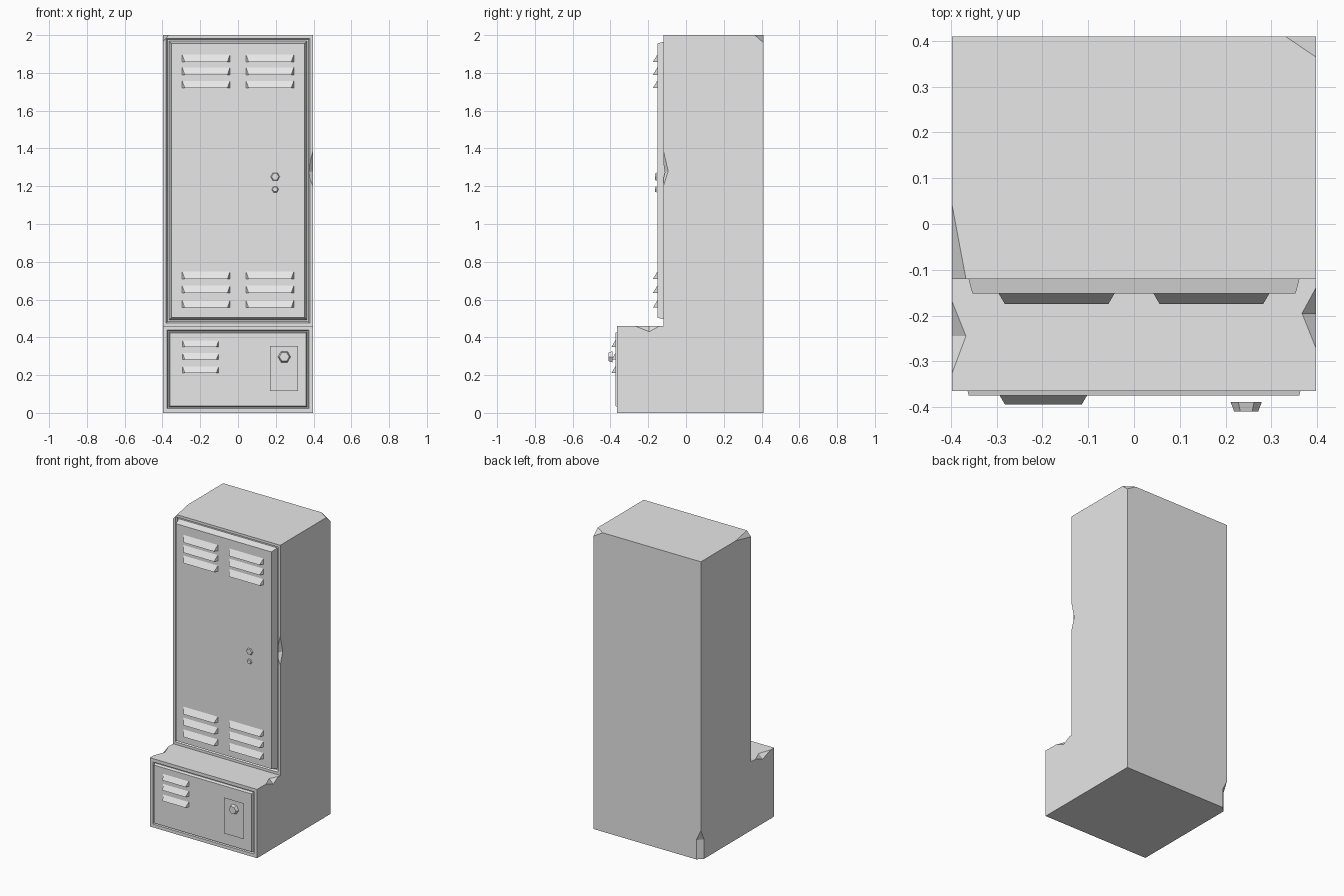
import bpy, bmesh, math
from mathutils import Vector, Matrix

cube = bpy.data.objects.get("Cube")
if cube:
    bpy.data.objects.remove(cube, do_unlink=True)

grey = bpy.data.materials.new("plain_grey")
grey.use_nodes = True
colour = (0.8, 0.8, 0.8, 1)
grey.diffuse_color = colour
grey.node_tree.nodes["Principled BSDF"].inputs["Base Color"].default_value = colour

W, BACK, DOOR_Y, STEP_Y, STEP_Z = 0.397, 0.41, -0.12, -0.365, 0.46


def finish(bm, name):
    bmesh.ops.recalc_face_normals(bm, faces=bm.faces)
    mesh = bpy.data.meshes.new(name)
    bm.to_mesh(mesh)
    bm.free()
    mesh.materials.append(grey)
    obj = bpy.data.objects.new(name, mesh)
    bpy.context.collection.objects.link(obj)
    return obj


def hull(bm, points):
    verts = [bm.verts.new(p) for p in points]
    bmesh.ops.convex_hull(bm, input=verts)


def relief(bm, face, steps):
    """Inset a front face repeatedly, placing each new ring at depth y."""
    for thickness, y in steps:
        bmesh.ops.inset_region(bm, faces=[face], thickness=thickness, use_even_offset=True)
        for v in face.verts:
            v.co.y = y


def plate(name, x0, x1, z0, z1, y, steps):
    bm = bmesh.new()
    face = bm.faces.new([bm.verts.new(p) for p in
                         ((x0, y, z0), (x1, y, z0), (x1, y, z1), (x0, y, z1))])
    relief(bm, face, steps)
    return finish(bm, name)


def knob(name, x, z, y, length, r1, r2, sides=6):
    bm = bmesh.new()
    place = Matrix.Translation((x, y - length / 2, z)) @ Matrix.Rotation(math.pi / 2, 4, 'X')
    bmesh.ops.create_cone(bm, cap_ends=True, segments=sides, radius1=r1, radius2=r2,
                          depth=length, matrix=place @ Matrix.Rotation(math.pi / 2, 4, 'Z'))
    return finish(bm, name)


def louvres(name, x0, x1, y, bottoms):
    bm = bmesh.new()
    for z in bottoms:
        top = z + 0.04
        hull(bm, [(x0, y, z), (x1, y, z), (x0, y, top), (x1, y, top),
                  (x0 + 0.014, y - 0.024, z), (x1 - 0.014, y - 0.024, z)])
    return finish(bm, name)


# Stepped cabinet body with door and drawer panels
bm = bmesh.new()
profile = [(STEP_Y, 0), (BACK, 0), (BACK, 2), (DOOR_Y, 2), (DOOR_Y, STEP_Z), (STEP_Y, STEP_Z)]
side = bm.faces.new([bm.verts.new((-W, y, z)) for y, z in profile])
ext = bmesh.ops.extrude_face_region(bm, geom=[side])
for v in ext["geom"]:
    if isinstance(v, bmesh.types.BMVert):
        v.co.x = W
bmesh.ops.recalc_face_normals(bm, faces=bm.faces)
fronts = sorted((f for f in bm.faces if f.normal.y < -0.9),
                key=lambda f: f.calc_center_median().z)
relief(bm, fronts[0], [(0.022, STEP_Y), (0.005, STEP_Y + 0.01), (0.004, STEP_Y + 0.01),
                       (0.005, STEP_Y - 0.009)])
relief(bm, fronts[1], [(0.017, DOOR_Y), (0.007, DOOR_Y + 0.015), (0.008, DOOR_Y + 0.015),
                       (0.012, DOOR_Y - 0.032)])
body = finish(bm, "cabinet_body")

# Chipped corners and dented edges
bm = bmesh.new()
o = 0.05
hull(bm, [(0.33, BACK, 2), (W, 0.365, 2), (W, BACK, 1.96), (W + o, BACK + o, 2 + o)])
hull(bm, [(-W, 0.04, 2), (-0.367, DOOR_Y, 2), (-W, DOOR_Y, 1.965), (-W - o, DOOR_Y - o, 2 + o)])
hull(bm, [(W, DOOR_Y, 1.39), (W, DOOR_Y, 1.2), (0.367, DOOR_Y, 1.27), (W, -0.094, 1.28),
          (W + o, DOOR_Y - o, 1.28)])
hull(bm, [(W, -0.27, STEP_Z), (W, -0.14, STEP_Z), (0.367, -0.195, STEP_Z), (W, -0.195, 0.43),
          (W + o, -0.195, STEP_Z + o)])
hull(bm, [(-W, -0.325, STEP_Z), (-W, -0.17, STEP_Z), (-0.367, -0.245, STEP_Z),
          (-W, -0.245, 0.43), (-W - o, -0.245, STEP_Z + o)])
c = 0.034
hull(bm, [(-W + c, BACK, 0), (-W, BACK - c, 0), (-W + c, BACK, 0.13), (-W, BACK - c, 0.13),
          (-W, BACK, 0.2), (-W - o, BACK + o, -o)])
cutter = finish(bm, "chip_cutter")
cutter.hide_render = True
mod = body.modifiers.new("chips", 'BOOLEAN')
mod.object, mod.operation, mod.solver = cutter, 'DIFFERENCE', 'EXACT'
bpy.context.view_layer.objects.active = body
bpy.ops.object.modifier_apply(modifier=mod.name)
bpy.data.objects.remove(cutter, do_unlink=True)

# Vents
face_y, drawer_y = DOOR_Y - 0.031, STEP_Y - 0.008
for label, x0, x1 in (("right", -0.296, -0.042), ("left", 0.042, 0.296)):
    louvres("upper_vents_" + label, x0, x1, face_y, (1.858, 1.79, 1.72))
    louvres("lower_vents_" + label, x0, x1, face_y, (0.709, 0.635, 0.557))
louvres("drawer_vents", -0.296, -0.1, drawer_y + 0.003, (0.35, 0.283, 0.212))

# Door lock: framed plate, slot and two hexagonal studs
plate("lock_plate", 0.095, 0.296, 1.095, 1.37, face_y,
      [(0.023, -0.164), (0.007, -0.164), (0.003, -0.153), (0.007, -0.153), (0.002, -0.158)])
plate("lock_slot", 0.188, 0.204, 1.29, 1.335, -0.157, [(0.003, -0.163)])
knob("lock_dial", 0.197, 1.25, -0.157, 0.008, 0.025, 0.019)
knob("lock_key", 0.197, 1.183, -0.157, 0.008, 0.019, 0.014)

# Drawer latch plate and knob
plate("latch_plate", 0.17, 0.318, 0.115, 0.355, drawer_y, [(0.008, -0.39)])
knob("latch_knob", 0.245, 0.297, -0.389, 0.021, 0.034, 0.026)
